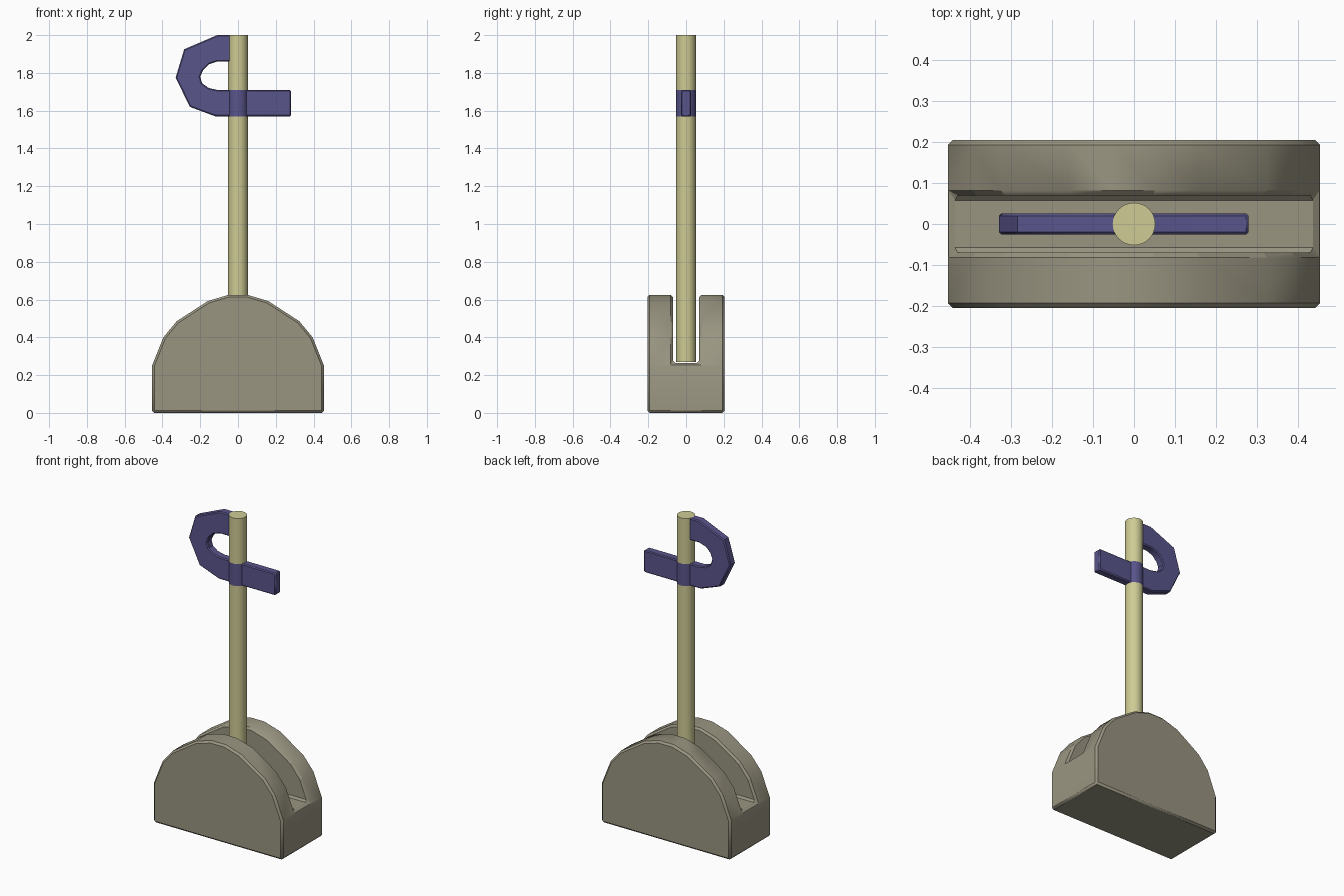
import bpy, bmesh
from mathutils import Matrix

default = bpy.data.objects.get("Cube")
if default:
    bpy.data.objects.remove(default, do_unlink=True)


def material(name, r, g, b):
    m = bpy.data.materials.new(name)
    m.use_nodes = True
    m.diffuse_color = (r, g, b, 1)
    m.node_tree.nodes["Principled BSDF"].inputs["Base Color"].default_value = (r, g, b, 1)
    return m


stone = material("grey stone", 0.32, 0.30, 0.22)
wood = material("pale wood", 0.62, 0.60, 0.30)
purple = material("purple", 0.10, 0.09, 0.26)


def finish(bm, name, *mats):
    bmesh.ops.recalc_face_normals(bm, faces=bm.faces)
    me = bpy.data.meshes.new(name)
    bm.to_mesh(me)
    bm.free()
    ob = bpy.data.objects.new(name, me)
    bpy.context.collection.objects.link(ob)
    for m in mats:
        me.materials.append(m)
    return ob


def extrude_profile(name, points, half_depth, mat):
    """Closed x-z outline given depth along y."""
    bm = bmesh.new()
    face = bm.faces.new([bm.verts.new((x, -half_depth, z)) for x, z in points])
    new = bmesh.ops.extrude_face_region(bm, geom=[face])["geom"]
    bmesh.ops.translate(bm, vec=(0, 2 * half_depth, 0),
                        verts=[v for v in new if isinstance(v, bmesh.types.BMVert)])
    return finish(bm, name, mat)


def bevel(ob, width, angle):
    mod = ob.modifiers.new("Bevel", 'BEVEL')
    mod.width = width
    mod.segments = 1
    mod.limit_method = 'ANGLE'
    mod.angle_limit = angle
    mod.use_clamp_overlap = False


def smooth(ob):
    bpy.ops.object.select_all(action='DESELECT')
    ob.select_set(True)
    bpy.context.view_layer.objects.active = ob
    bpy.ops.object.shade_smooth_by_angle(angle=0.52)


# Arched base with a slot running through it
half = [(0.455, 0), (0.455, 0.25), (0.395, 0.40), (0.325, 0.485), (0.16, 0.592), (0.05, 0.625)]
outline = half + [(-x, z) for x, z in reversed(half)]
base = extrude_profile("base", outline, 0.205, stone)

slot_shape = [(-0.6, 0.265), (0.6, 0.265), (0.6, 0.8), (-0.6, 0.8)]
cutter = extrude_profile("slot_cutter", slot_shape, 0.07, stone)
cutter.hide_render = True
cutter.hide_set(True)
cut = base.modifiers.new("Slot", 'BOOLEAN')
cut.operation = 'DIFFERENCE'
cut.solver = 'EXACT'
cut.object = cutter
bevel(base, 0.012, 0.6)
smooth(base)

# Upright shaft with a coloured band
bm = bmesh.new()
bmesh.ops.create_cone(bm, cap_ends=True, segments=32, radius1=0.052, radius2=0.052, depth=1.73,
                      matrix=Matrix.Translation((0, 0, 1.135)))
for z in (1.57, 1.71):
    bmesh.ops.bisect_plane(bm, geom=bm.verts[:] + bm.edges[:] + bm.faces[:],
                           plane_co=(0, 0, z), plane_no=(0, 0, 1))
for f in bm.faces:
    f.material_index = int(1.57 < f.calc_center_median().z < 1.71)
shaft = finish(bm, "shaft", wood, purple)
smooth(shaft)

# Hooked lever: straight bar that curls up to the shaft top
outer = [(0, 2.0), (-0.11, 2.0), (-0.285, 1.925), (-0.33, 1.775), (-0.255, 1.62), (-0.12, 1.57)]
inner = [(-0.11, 1.71), (-0.155, 1.72), (-0.19, 1.745), (-0.2, 1.78), (-0.185, 1.815),
         (-0.155, 1.845), (-0.11, 1.86), (0, 1.86)]
lever = extrude_profile("hooked_lever", outer + [(0.28, 1.57), (0.28, 1.71)] + inner, 0.026, purple)
bevel(lever, 0.006, 0.9)
smooth(lever)
